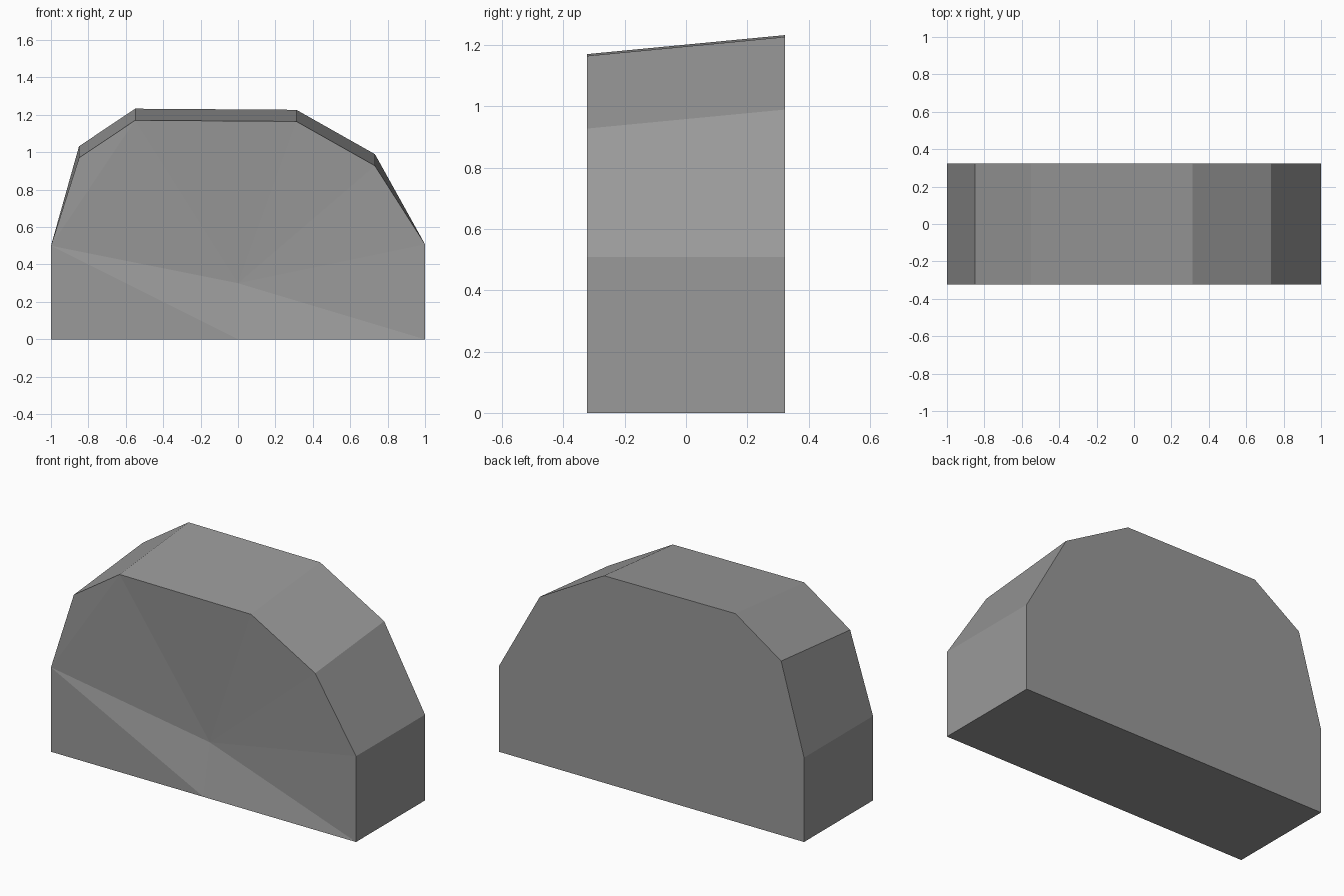
import bpy, bmesh

if "Cube" in bpy.data.objects:
    bpy.data.objects.remove(bpy.data.objects["Cube"])

HALF = 0.323      # half depth in y
RISE = 0.062      # how much the crown climbs towards the back
DENT = 0.06       # inward dent of the front face

# Front outline (x, z), counter-clockwise; the crown points rise at the back
base = [(-1, 0), (1, 0), (1, 0.508)]
crown = [(0.732, 0.928), (0.312, 1.165), (-0.55, 1.171), (-0.85, 0.97)]
shoulder = [(-1, 0.50)]

bm = bmesh.new()
front = [bm.verts.new((x, -HALF, z)) for x, z in base + crown + shoulder]
back = [bm.verts.new((x, HALF, z + r))
        for pts, r in ((base, 0), (crown, RISE), (shoulder, 0)) for x, z in pts]
bottom_mid = bm.verts.new((0, -HALF, 0))
centre = bm.verts.new((0, -HALF + DENT, 0.30))

# Flat back, bottom and the band of side and crown faces
n = len(front)
bm.faces.new(back)
bm.faces.new((front[0], bottom_mid, front[1], back[1], back[0]))
for i in range(1, n):
    j = (i + 1) % n
    bm.faces.new((front[i], front[j], back[j], back[i]))

# Dented front: a fan around the sunken centre, plus two flat left corners
rim = [bottom_mid] + front[1:6] + front[7:]
for a, b in zip(rim, rim[1:] + rim[:1]):
    bm.faces.new((a, b, centre))
bm.faces.new((front[0], bottom_mid, front[7]))
bm.faces.new((front[5], front[6], front[7]))

bmesh.ops.recalc_face_normals(bm, faces=bm.faces[:])
mesh = bpy.data.meshes.new("rock_block")
bm.to_mesh(mesh)
bm.free()

# Dark grey stone
stone = bpy.data.materials.new("dark_stone")
stone.diffuse_color = (0.32, 0.32, 0.32, 1)
stone.use_nodes = True
stone.node_tree.nodes["Principled BSDF"].inputs["Base Color"].default_value = stone.diffuse_color
mesh.materials.append(stone)
bpy.context.collection.objects.link(bpy.data.objects.new("rock_block", mesh))
